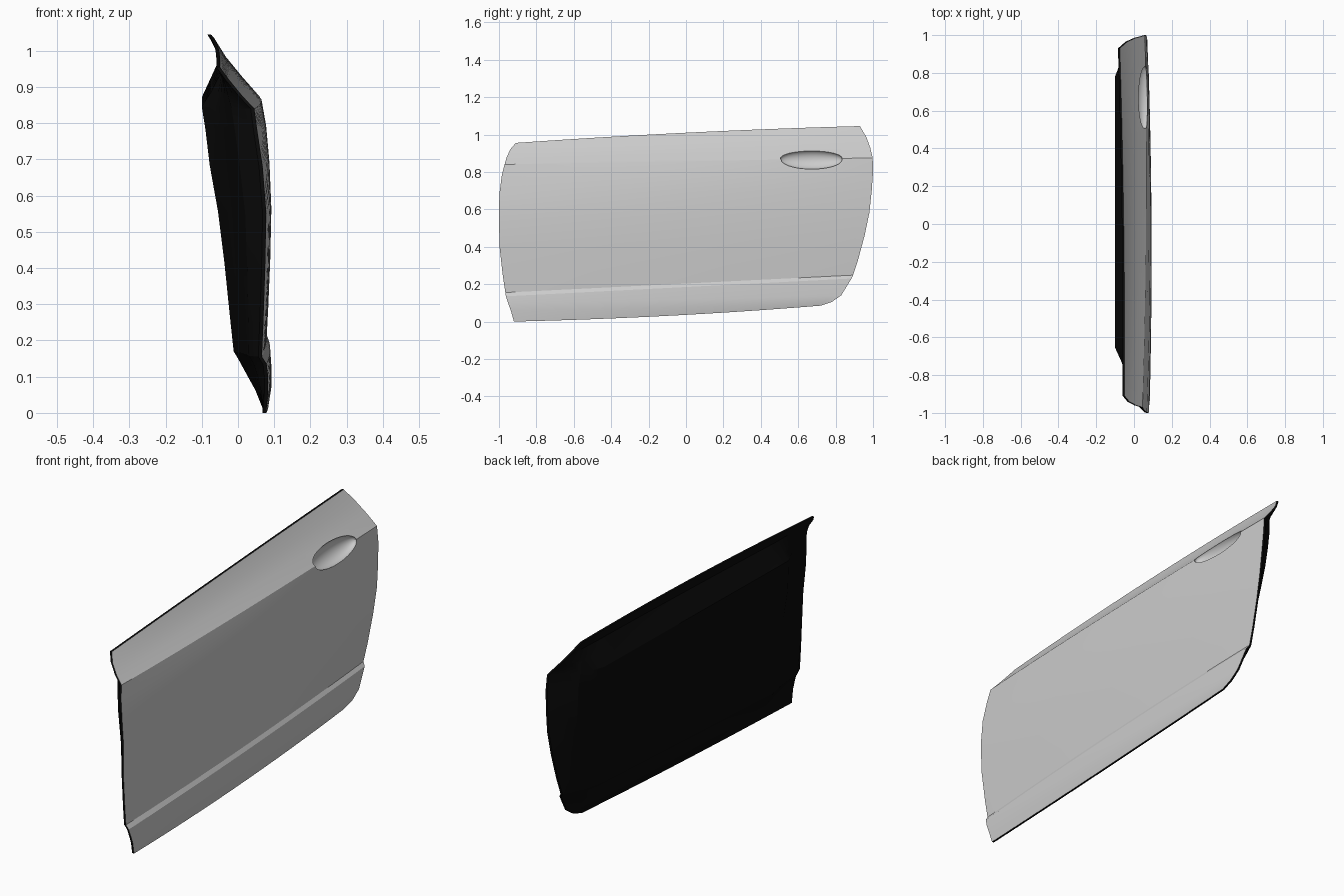
import bpy, bmesh, math

if "Cube" in bpy.data.objects:
    bpy.data.objects.remove(bpy.data.objects["Cube"])

# Door rows, bottom to top: front edge (y, z, x), rear edge (y, z, x)
ROWS = [
    (-.920, .000, .078, .72, .085, .074),
    (-.937, .060, .083, .78, .105, .077),
    (-.952, .100, .083, .83, .140, .077),
    (-.963, .135, .079, .885, .230, .070),
    (-.966, .155, .066, .893, .248, .058),
    (-.980, .250, .070, .92, .330, .062),
    (-.997, .400, .075, .955, .460, .067),
    (-1.00, .550, .078, .98, .580, .070),
    (-.998, .680, .068, .993, .700, .068),
    (-.985, .780, .053, 1.0, .800, .064),
    (-.970, .840, .045, .998, .875, .058),
    (-.960, .875, .012, .985, .930, .010),
    (-.940, .920, -.025, .965, .985, -.035),
    (-.910, .955, -.050, .93, 1.045, -.075),
]
# Sideways bulge of the skin, vertical bow, and depth of the inner panel per row
BULGE = [.008, .012, .013, .014, .016, .017, .018, .018, .019, .019, .013, .008, .006, .008]
BOW = [-.012, -.008, -.004, 0, 0, 0, 0, 0, 0, 0, 0, .003, .006, .010]
INNER = [.062, .048, .025, .0, -.012, -.022, -.037, -.055, -.078, -.090, -.1, -.075, -.05, -.05]
PLATEAU = [(0, 0), (.03, .4), (.12, .75), (.16, 1), (.89, 1), (.95, .7), (1, 0)]
COLS = [0, .015, .03, .06, .09, .12, .16, .2, .26, .33, .4, .47, .54, .61, .68, .74,
        .79, .84, .89, .92, .95, .975, 1]


def plateau(u):
    for (a, fa), (b, fb) in zip(PLATEAU, PLATEAU[1:]):
        if u <= b:
            return fa + (fb - fa) * (u - a) / (b - a)
    return 0


# Door body: grey outer skin and black inner panel joined round the rim
bm = bmesh.new()
front, back = [], []
last = len(ROWS) - 1
for i, (y0, z0, x0, y1, z1, x1) in enumerate(ROWS):
    fr, bk = [], []
    for u in COLS:
        arc = 4 * u * (1 - u)
        y = y0 + (y1 - y0) * u
        z = z0 + (z1 - z0) * u + BOW[i] * arc
        x = x0 + (x1 - x0) * u + BULGE[i] * arc
        rim = x - .01
        inner = rim if i in (0, last) else min(rim, rim + (INNER[i] - rim) * plateau(u))
        fr.append(bm.verts.new((x, y, z)))
        bk.append(bm.verts.new((inner, y, z)))
    front.append(fr)
    back.append(bk)


def grid(g, mat):
    for r in range(len(g) - 1):
        for c in range(len(g[0]) - 1):
            f = bm.faces.new((g[r][c], g[r][c + 1], g[r + 1][c + 1], g[r + 1][c]))
            f.material_index = mat


def border(g):
    return g[0] + [r[-1] for r in g[1:-1]] + g[-1][::-1] + [r[0] for r in g[-2:0:-1]]


grid(front, 0)
grid(back, 1)
bf, bb = border(front), border(back)
for k in range(len(bf)):
    n = (k + 1) % len(bf)
    bm.faces.new((bf[k], bf[n], bb[n], bb[k])).material_index = 1
bmesh.ops.recalc_face_normals(bm, faces=bm.faces)
mesh = bpy.data.meshes.new("door_panel")
bm.to_mesh(mesh)
bm.free()
black = bpy.data.materials.new("inner_black")
black.diffuse_color = (.003, .003, .003, 1)
black.use_nodes = True
black.node_tree.nodes["Principled BSDF"].inputs["Base Color"].default_value = black.diffuse_color
mesh.materials.append(None)
mesh.materials.append(black)
door = bpy.data.objects.new("door_panel", mesh)
bpy.context.collection.objects.link(door)

# Handle recess: tilted ellipsoid cut out of the shoulder crease
bpy.ops.mesh.primitive_uv_sphere_add(segments=48, ring_count=24, location=(.052, .67, .866),
                                     rotation=(0, -.38, 0))
cutter = bpy.context.object
cutter.name = "handle_recess_cutter"
cutter.scale = (.045, .168, .054)
cutter.hide_render = True
mod = door.modifiers.new("handle_recess", 'BOOLEAN')
mod.operation = 'DIFFERENCE'
mod.solver = 'EXACT'
mod.object = cutter
bpy.ops.object.select_all(action='DESELECT')
door.select_set(True)
bpy.context.view_layer.objects.active = door
bpy.ops.object.modifier_apply(modifier=mod.name)
bpy.data.objects.remove(cutter)
bpy.ops.object.shade_smooth_by_angle(angle=math.radians(22))
